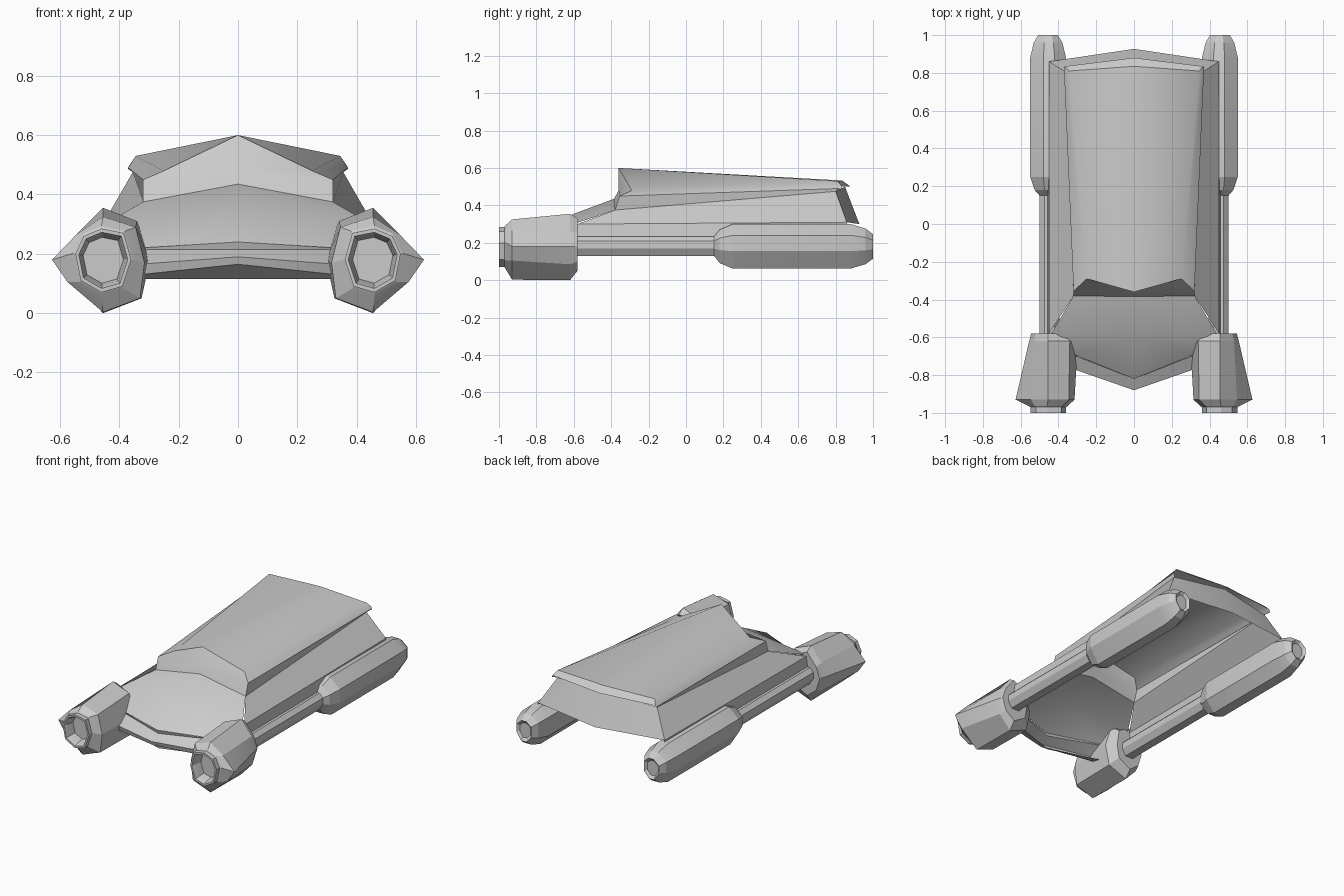
import bpy, bmesh

if "Cube" in bpy.data.objects:
    bpy.data.objects.remove(bpy.data.objects["Cube"])


def build(name, rows, faces=(), closed=False, caps=False, smooth=0.45):
    """Loft equal-length rows of points, add extra faces, mirror across x."""
    bm = bmesh.new()
    grid = [[bm.verts.new(p) for p in row] for row in rows]
    for a, b in zip(grid, grid[1:]):
        n = len(a)
        for i in range(n if closed else n - 1):
            j = (i + 1) % n
            bm.faces.new((a[i], a[j], b[j], b[i]))
    if caps:
        bm.faces.new(grid[0])
        bm.faces.new(grid[-1])
    for pts in faces:
        bm.faces.new([bm.verts.new(p) for p in pts])
    bmesh.ops.remove_doubles(bm, verts=bm.verts, dist=0.001)
    bmesh.ops.recalc_face_normals(bm, faces=bm.faces)
    me = bpy.data.meshes.new(name)
    bm.to_mesh(me)
    bm.free()
    ob = bpy.data.objects.new(name, me)
    bpy.context.collection.objects.link(ob)
    bpy.ops.object.select_all(action='DESELECT')
    ob.select_set(True)
    bpy.context.view_layer.objects.active = ob
    bpy.ops.object.shade_smooth_by_angle(angle=smooth)
    m = ob.modifiers.new("mirror", 'MIRROR')
    m.use_clip = True
    return ob


def ring(y, pts, s=1.0, c=(0.455, 0.18)):
    """Cross-section at y, scaled about a centre."""
    return [(c[0] + (x - c[0]) * s, y, c[1] + (z - c[1]) * s) for x, z in pts]


# Roof canopy: gabled at the front, flat at the back
ridge, notch, rim, low = (0, -.36, .6), (.25, -.29, .48), (.32, -.355, .45), (.32, -.38, .375)
brow, sill = (0, -.36, .48), (0, -.385, .435)
build("roof_canopy", [
    [ridge, notch, rim, low],
    [(0, .835, .533), (.345, .81, .53), (.37, .81, .49), (.355, .80, .475)],
    [(0, .88, .50), (.365, .835, .50), (.372, .83, .487), (.355, .80, .475)],
], faces=[(ridge, notch, rim, brow), (brow, rim, low, sill)])

# Body side and back walls, open underneath
build("body_shell", [
    [low, (.355, .80, .475), (0, .85, .50)],
    [(.45, -.58, .30), (.45, .86, .31), (0, .927, .30)],
])
build("side_skirt", [
    [(.45, -.60, .30), (.45, .86, .31)],
    [(.46, -.60, .22), (.46, .86, .22)],
])

# Hood
build("hood", [
    [sill, low],
    [(0, -.60, .355), (.45, -.60, .30)],
    [(0, -.82, .24), (.32, -.69, .22)],
])

# V-shaped front bumper
build("front_bumper", [
    [(0, y0, z0), (.33, y1, z1)] for y0, z0, y1, z1 in (
        (-.82, .24, -.69, .22), (-.81, .215, -.69, .215), (-.88, .19, -.765, .165),
        (-.87, .165, -.755, .13), (-.80, .115, -.69, .115))
])

# Front pods with hollow intakes
lip = [(.548, .2), (.52, .26), (.46, .285), (.385, .27), (.36, .18), (.39, .09), (.46, .07), (.53, .11)]
front = [(.627, .18), (.545, .265), (.455, .325), (.345, .29), (.315, .17), (.33, .05), (.455, .003), (.575, .105)]
back = [(.555, .18), (.53, .265), (.455, .355), (.34, .31), (.297, .18), (.325, .05), (.455, 0), (.535, .085)]
tail = [(.545, .18), (.52, .25), (.455, .33), (.37, .29), (.355, .18), (.37, .1), (.455, .05), (.52, .1)]
build("front_pod", [
    ring(-.93, lip, .72), ring(-.98, lip, .8), ring(-1, lip, .88), ring(-1, lip), ring(-.97, lip),
    ring(-.965, lip, 1.08), ring(-.93, front), ring(-.62, back), ring(-.58, tail),
], closed=True, caps=True, smooth=0.3)

# Connecting beams
beam = [(.475, .235), (.5, .21), (.5, .17), (.475, .13), (.42, .13), (.395, .17), (.395, .21), (.42, .235)]
build("side_beam", [ring(-.6, beam), ring(.2, beam)], closed=True, caps=True, smooth=0.3)

# Rear pods with dished ends
pod = [(.48, .30), (.55, .24), (.55, .155), (.49, .062), (.42, .062), (.36, .13), (.36, .25), (.42, .30)]
build("rear_pod", [
    ring(.15, beam), ring(.18, pod, .75), ring(.25, pod), ring(.88, pod), ring(.96, pod, .8),
    ring(1.0, pod, .55), ring(.985, pod, .4),
], closed=True, caps=True, smooth=0.3)
